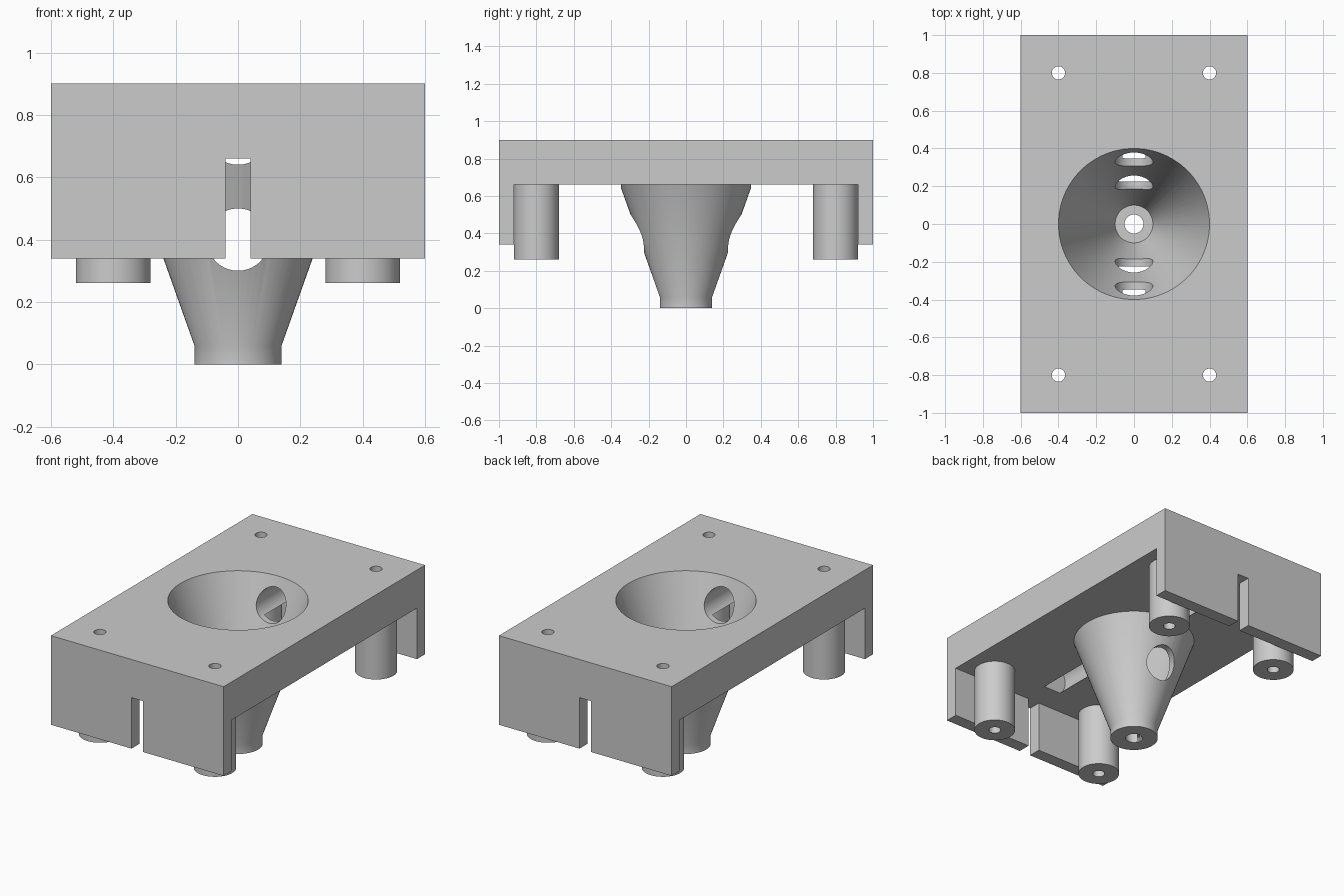
import bpy, bmesh, math
from mathutils import Matrix, Vector

if "Cube" in bpy.data.objects:
    bpy.data.objects.remove(bpy.data.objects["Cube"])

gray = bpy.data.materials.new("plain_gray")
gray.use_nodes = True
gray.diffuse_color = (0.6, 0.6, 0.6, 1)
gray.node_tree.nodes["Principled BSDF"].inputs["Base Color"].default_value = (0.6, 0.6, 0.6, 1)


def finish(name, bm):
    bmesh.ops.recalc_face_normals(bm, faces=bm.faces)
    mesh = bpy.data.meshes.new(name)
    bm.to_mesh(mesh)
    bm.free()
    mesh.materials.append(gray)
    ob = bpy.data.objects.new(name, mesh)
    bpy.context.collection.objects.link(ob)
    return ob


def lathe(name, profile, steps=64, centre=(0, 0, 0), along_y=False):
    """Solid of revolution from (radius, height) points that start and end on the axis."""
    bm = bmesh.new()
    verts = [bm.verts.new((r, 0, z)) for r, z in profile]
    edges = [bm.edges.new(pair) for pair in zip(verts, verts[1:])]
    bmesh.ops.spin(bm, geom=verts + edges, cent=(0, 0, 0), axis=(0, 0, 1),
                   angle=math.tau, steps=steps)
    bmesh.ops.remove_doubles(bm, verts=bm.verts, dist=1e-5)
    # half a step of turn keeps flats, not corners, on the main axes
    turn = Matrix.Rotation(math.pi / steps, 4, "Z")
    if along_y:
        turn = Matrix.Rotation(math.pi / 2, 4, "X") @ turn
    bm.transform(Matrix.Translation(centre) @ turn)
    return finish(name, bm)


def rod(name, radius, low, high, **where):
    return lathe(name, [(0, low), (radius, low), (radius, high), (0, high)], **where)


def box(name, low, high):
    bm = bmesh.new()
    bmesh.ops.create_cube(bm, size=1)
    low, high = Vector(low), Vector(high)
    for v in bm.verts:
        v.co = (low + high) / 2 + v.co * (high - low)
    return finish(name, bm)


def combine(target, tool, operation):
    """Boolean the tool into the target, then discard the tool."""
    mod = target.modifiers.new(operation.lower(), "BOOLEAN")
    mod.operation, mod.solver, mod.object = operation, "EXACT", tool
    bpy.context.view_layer.objects.active = target
    bpy.ops.object.modifier_apply(modifier=mod.name)
    bpy.data.objects.remove(tool)


# Plate with a downturned wall at each end, extruded across x
outline = [(-1, 0.34), (-0.92, 0.34), (-0.92, 0.66), (0.92, 0.66),
           (0.92, 0.34), (1, 0.34), (1, 0.9), (-1, 0.9)]
bm = bmesh.new()
side = bm.faces.new([bm.verts.new((-0.6, y, z)) for y, z in outline])
swept = bmesh.ops.extrude_face_region(bm, geom=[side])["geom"]
bmesh.ops.translate(bm, vec=(1.2, 0, 0),
                    verts=[g for g in swept if isinstance(g, bmesh.types.BMVert)])
body = finish("funnel_bracket", bm)

corners = [(x, y, 0) for x in (-0.4, 0.4) for y in (-0.8, 0.8)]

# Funnel outside and corner posts
combine(body, lathe("funnel", [(0, 0), (0.14, 0), (0.14, 0.06), (0.404, 0.8), (0, 0.8)]), "UNION")
for c in corners:
    combine(body, rod("post", 0.12, 0.26, 0.75, steps=48, centre=c), "UNION")

# Funnel cavity with its small outlet
combine(body, lathe("cavity", [(0, -0.1), (0.05, -0.1), (0.05, 0.06), (0.1, 0.06),
                               (0.4, 0.9), (0.4, 1), (0, 1)]), "DIFFERENCE")

# Screw holes through plate and posts
for c in corners:
    combine(body, rod("screw_hole", 0.035, 0.1, 1, steps=32, centre=c), "DIFFERENCE")

# Cross tunnels: one through the funnel, one grooving the plate underside
for height, reach in ((0.4, 0.5), (0.74, 0.75)):
    combine(body, rod("tunnel", 0.1, -reach, reach, steps=48,
                      centre=(0, 0, height), along_y=True), "DIFFERENCE")

# Slots in the end walls
for y in (-1, 1):
    combine(body, box("slot", (-0.04, y - 0.1, 0.2), (0.04, y + 0.1, 0.66)), "DIFFERENCE")

# Smooth rounds, crisp edges
bpy.ops.object.select_all(action="DESELECT")
body.select_set(True)
bpy.context.view_layer.objects.active = body
bpy.ops.object.shade_smooth_by_angle(angle=math.radians(25))
